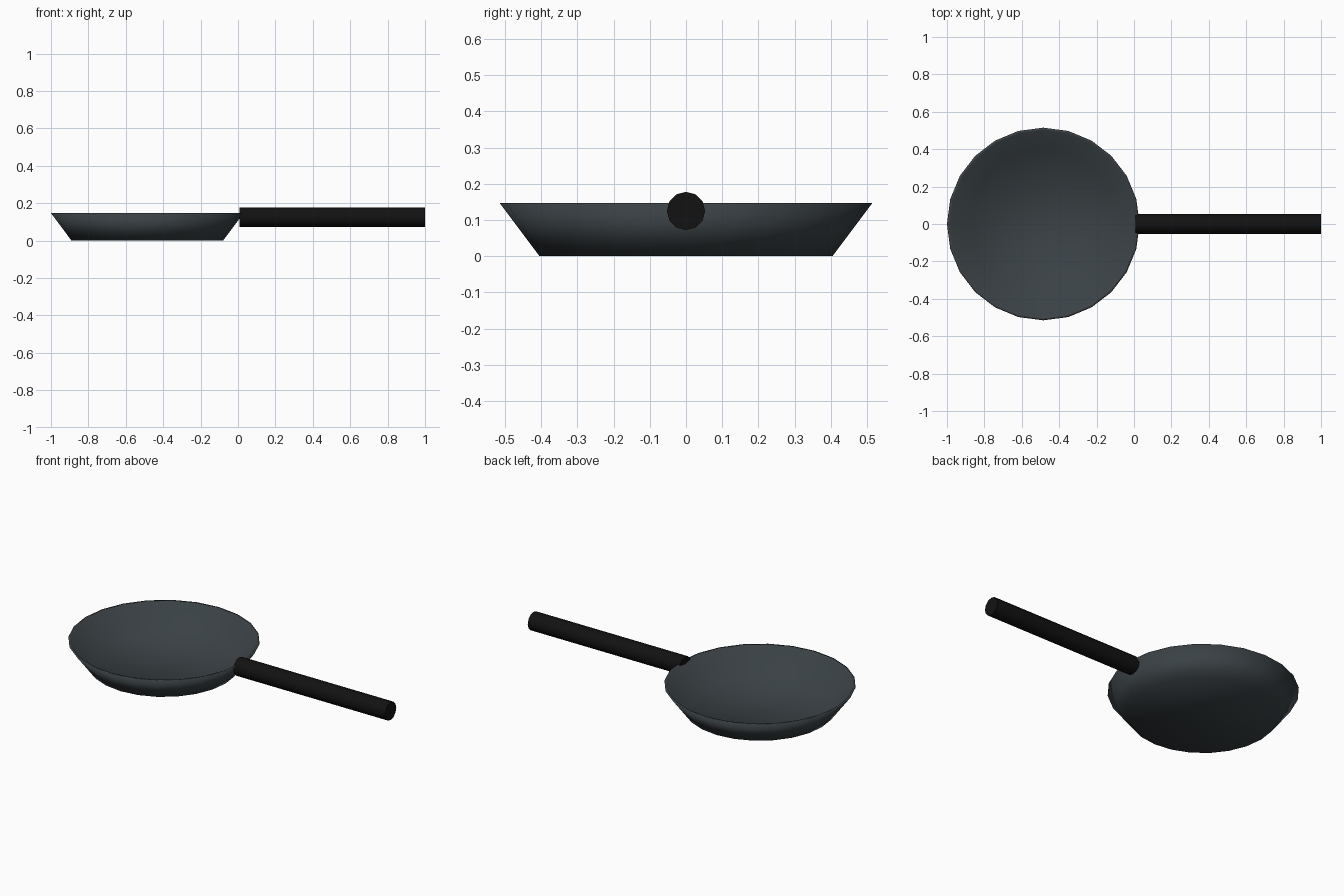
import bpy, bmesh, math
from mathutils import Matrix

if "Cube" in bpy.data.objects:
    bpy.data.objects.remove(bpy.data.objects["Cube"])

def material(name, rgb):
    m = bpy.data.materials.new(name)
    m.diffuse_color = (*rgb, 1)
    m.use_nodes = True
    m.node_tree.nodes["Principled BSDF"].inputs["Base Color"].default_value = m.diffuse_color
    return m

def add_object(name, bm, mat):
    bmesh.ops.recalc_face_normals(bm, faces=bm.faces)
    me = bpy.data.meshes.new(name)
    bm.to_mesh(me)
    bm.free()
    me.materials.append(mat)
    ob = bpy.data.objects.new(name, me)
    bpy.context.collection.objects.link(ob)
    return ob

pan_mat = material("dark_iron", (0.042, 0.053, 0.059))
handle_mat = material("black_grip", (0.006, 0.006, 0.006))

# Pan: 24-sided thin bowl, outer base -> rim -> inner floor
SIDES, CX = 24, -0.485
profile = [(0.405, 0.0), (0.515, 0.147), (0.502, 0.147), (0.399, 0.01)]
bm = bmesh.new()
rings = [[bm.verts.new((CX + r * math.cos(2 * math.pi * i / SIDES),
                        r * math.sin(2 * math.pi * i / SIDES), z))
          for i in range(SIDES)] for r, z in profile]
for a, b in zip(rings, rings[1:]):
    for i in range(SIDES):
        j = (i + 1) % SIDES
        bm.faces.new((a[i], a[j], b[j], b[i]))
bm.faces.new(rings[0])
bm.faces.new(rings[-1])
pan = add_object("pan", bm, pan_mat)
for p in pan.data.polygons:
    p.use_smooth = True

# Handle: straight round bar along x
x0, x1 = 0.007, 1.0
bm = bmesh.new()
bmesh.ops.create_cone(bm, cap_ends=True, segments=12, radius1=0.053, radius2=0.053,
                      depth=x1 - x0,
                      matrix=Matrix.Translation(((x0 + x1) / 2, 0, 0.125))
                      @ Matrix.Rotation(math.pi / 2, 4, 'Y'))
handle = add_object("handle", bm, handle_mat)
bpy.context.view_layer.objects.active = handle
handle.select_set(True)
bpy.ops.object.shade_smooth_by_angle(angle=math.radians(40))
